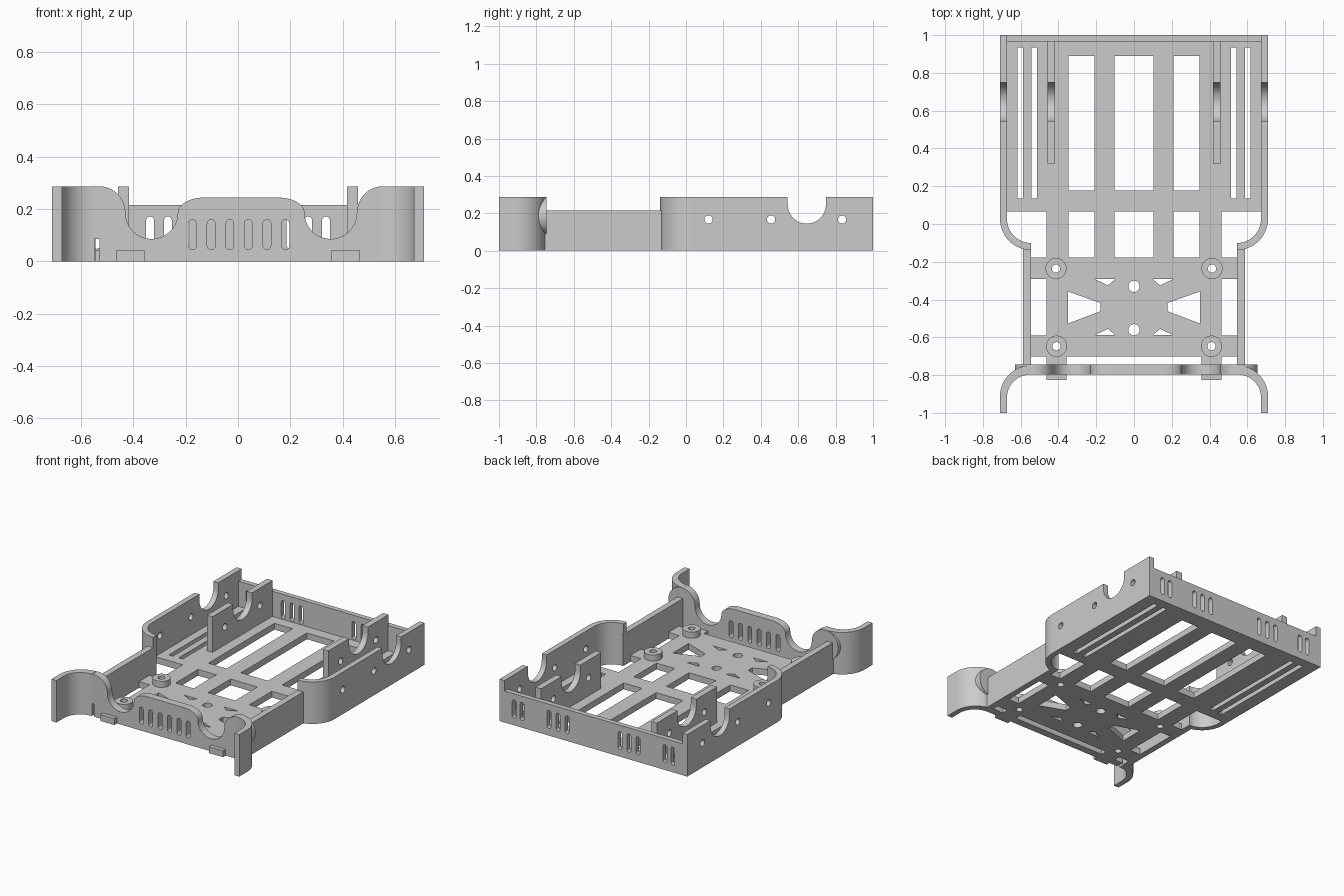
import bpy, bmesh
from math import sin, cos, radians
from mathutils import Matrix

if "Cube" in bpy.data.objects:
    bpy.data.objects.remove(bpy.data.objects["Cube"])

# plane -> matrix taking (u, v, depth) to (x, y, z)
PLANES = {
    "XY": Matrix(((1, 0, 0, 0), (0, 1, 0, 0), (0, 0, 1, 0), (0, 0, 0, 1))),
    "YZ": Matrix(((0, 0, 1, 0), (1, 0, 0, 0), (0, 1, 0, 0), (0, 0, 0, 1))),
    "XZ": Matrix(((1, 0, 0, 0), (0, 0, 1, 0), (0, 1, 0, 0), (0, 0, 0, 1))),
}


def arc(cx, cy, rx, ry, a0, a1, n=16):
    return [(cx + rx * cos(radians(a0 + (a1 - a0) * i / n)),
             cy + ry * sin(radians(a0 + (a1 - a0) * i / n))) for i in range(n + 1)]


def circle(cx, cy, r, n=28):
    return arc(cx, cy, r, r, 0, 360, n)[:-1]


def rect(x0, x1, y0, y1):
    return [(x0, y0), (x1, y0), (x1, y1), (x0, y1)]


def slot(x, z0, z1, r=0.015):
    return arc(x, z1 - r, r, r, 0, 180, 8) + arc(x, z0 + r, r, r, 180, 360, 8)


def flip(pts):
    return [(-x, y) for x, y in reversed(pts)]


def sheet(name, loops, plane, lo, hi, mirror=False):
    """Extruded flat profile: first loop is the outline, the rest are holes."""
    cu = bpy.data.curves.new(name, 'CURVE')
    cu.dimensions, cu.fill_mode, cu.extrude = '2D', 'BOTH', (hi - lo) / 2
    for loop in loops:
        sp = cu.splines.new('POLY')
        sp.points.add(len(loop) - 1)
        for p, (u, v) in zip(sp.points, loop):
            p.co = (u, v, 0, 1)
        sp.use_cyclic_u = True
    tmp = bpy.data.objects.new(name + "_curve", cu)
    bpy.context.collection.objects.link(tmp)
    dg = bpy.context.evaluated_depsgraph_get()
    me = bpy.data.meshes.new_from_object(tmp.evaluated_get(dg))
    bpy.data.objects.remove(tmp)
    me.transform(PLANES[plane] @ Matrix.Translation((0, 0, (lo + hi) / 2)))
    bm = bmesh.new()
    bm.from_mesh(me)
    bmesh.ops.remove_doubles(bm, verts=bm.verts, dist=1e-5)
    bmesh.ops.recalc_face_normals(bm, faces=bm.faces)
    for f in bm.faces:
        f.smooth = True
    bm.to_mesh(me)
    bm.free()
    me.set_sharp_from_angle(angle=radians(30))
    me.name = name
    ob = bpy.data.objects.new(name, me)
    bpy.context.collection.objects.link(ob)
    if mirror:
        ob.modifiers.new("Mirror", 'MIRROR').use_mirror_merge = False
    return ob


H, LOW, T = 0.287, 0.215, 0.043   # tall wall, low wall, floor thickness

# Floor tray: outline plus windows, slots, truss cutouts and holes
half = [(0.71, 1), (0.71, 0.066), (0.464, 0.066), (0.464, -0.178), (0.56, -0.178),
        (0.56, -0.29), (0.464, -0.29), (0.464, -0.59), (0.56, -0.59), (0.56, -0.702),
        (0.464, -0.702), (0.464, -0.825), (0.357, -0.825), (0.357, -0.702)]
side_holes = [rect(0.513, 0.543, 0.135, 0.935), rect(0.587, 0.618, 0.135, 0.935),
              [(0.35, -0.357), (0.178, -0.418), (0.178, -0.462), (0.35, -0.527)],
              [(0.207, -0.292), (0.1, -0.292), (0.138, -0.325)],
              [(0.207, -0.588), (0.1, -0.588), (0.138, -0.555)]]
bosses = [(0.413, -0.236), (0.41, -0.647)]
for y0, y1 in ((0.177, 0.89), (-0.178, 0.066)):
    side_holes.append(rect(0.21, 0.348, y0, y1))
side_holes += [circle(x, y, 0.022) for x, y in bosses]
holes = side_holes + [flip(h) for h in side_holes]
holes += [rect(-0.102, 0.102, 0.177, 0.89), rect(-0.102, 0.102, -0.178, 0.066),
          circle(0, -0.33, 0.03), circle(0, -0.56, 0.03)]
sheet("floor", [half + flip(half)] + holes, "XY", 0, T)

# Screw bosses
for i, (x, y) in enumerate(bosses):
    sheet(f"screw_boss_{i}", [circle(x, y, 0.056, 40), circle(x, y, 0.022)],
          "XY", T - 0.002, 0.085, True)


# Rear walls with axle notch and screw holes
def notched(y0, y1, z0):
    return [(y0, z0), (y1, z0), (y1, H), (0.748, H)] + \
        arc(0.646, 0.247, 0.102, 0.102, 0, -180, 24) + [(0.544, H), (y0, H)]


sheet("side_wall", [notched(0.03, 1, 0)] +
      [circle(y, 0.167, 0.022) for y in (0.12, 0.455, 0.835)], "YZ", 0.673, 0.71, True)
sheet("inner_wall", [notched(0.32, 0.97, T - 0.005)] +
      [circle(y, 0.167, 0.022) for y in (0.455, 0.835)], "YZ", 0.417, 0.459, True)

# Rounded corners where side walls turn inward
sheet("wall_corner", [arc(0.545, 0.03, 0.165, 0.168, 0, -90) +
                      arc(0.545, 0.03, 0.128, 0.131, -90, 0)], "XY", 0, H, True)

# Vented back wall
vents = [slot(s * x, 0.048, 0.172) for s in (-1, 1) for x in (0.2, 0.268, 0.336, 0.54, 0.6)]
sheet("back_wall", [rect(-0.675, 0.675, 0, LOW)] + vents, "XZ", 0.966, 1)

# Low walls along the narrow middle
sheet("middle_wall", [rect(-0.76, -0.1, 0, LOW)], "YZ", 0.545, 0.587, True)

# Front wall: round ends, dips, raised vented centre (slightly off centre)
prof = [(0.542, 0)] + arc(0.542, 0.186, 0.1, 0.101, -90, 180, 36) + \
    arc(0.342, 0.186, 0.1, 0.1, 0, -180, 24)[1:] + \
    arc(0.142, 0.186, 0.1, 0.058, 0, 90, 12)[1:]
outline = [(x + 0.012, z) for x, z in prof + flip(prof)]
sheet("front_wall", [outline] + [slot(0.004 + 0.071 * (i - 2.5), 0.045, 0.16)
                                 for i in range(6)], "XZ", -0.797, -0.745)

# Curved front fenders
sheet("front_fender", [[(0.71, -1)] + arc(0.548, -0.915, 0.162, 0.166, 0, 90) +
                       arc(0.548, -0.92, 0.125, 0.123, 90, 0) + [(0.673, -1)]],
      "XY", 0, H, True)
